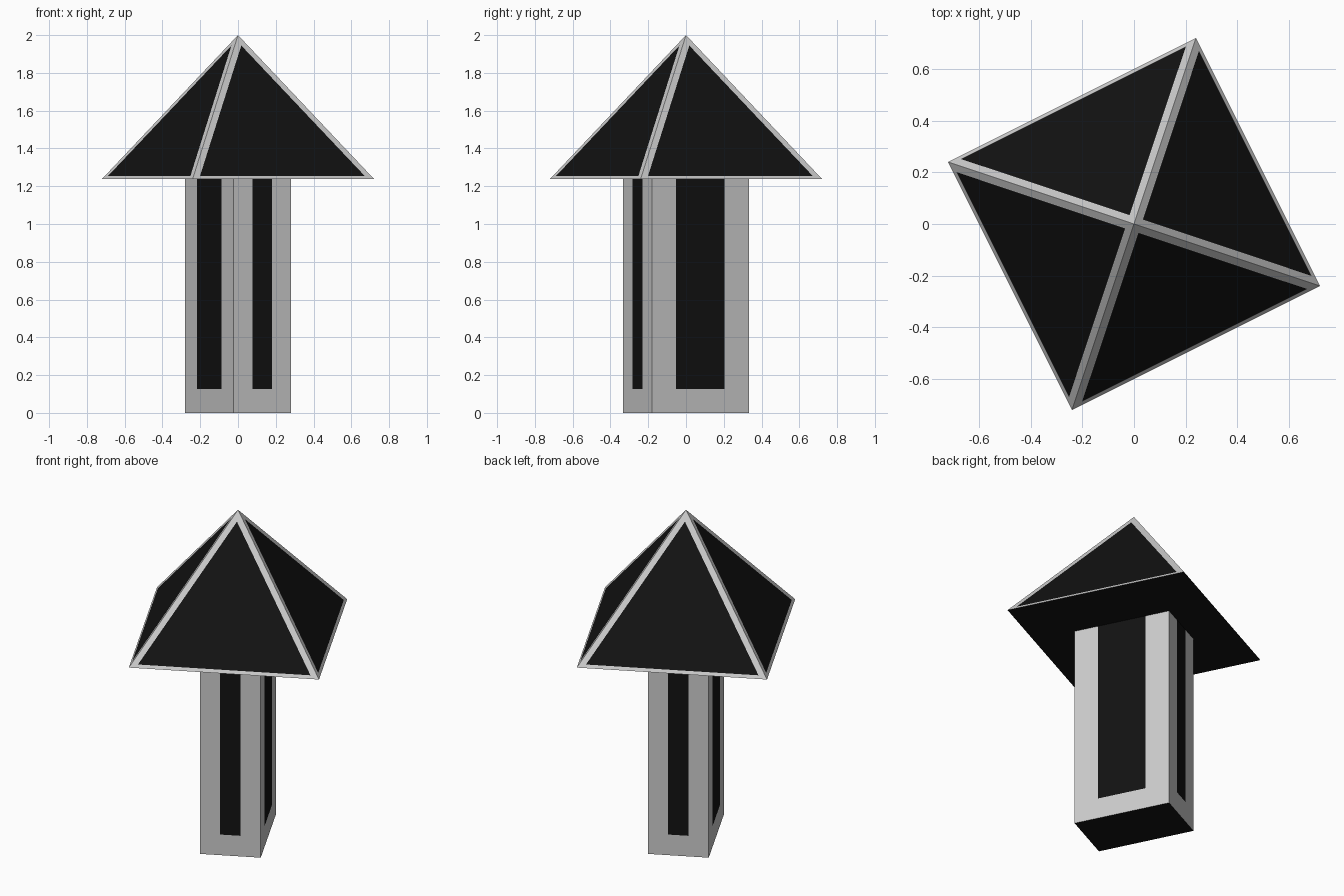
import bpy, bmesh, math
from mathutils import Vector

if "Cube" in bpy.data.objects:
    bpy.data.objects.remove(bpy.data.objects["Cube"])

TURN = math.atan(0.5)            # whole model is turned about z
EAVES, APEX, ROOF = 1.238, 2.0, 0.537
W, D, SILL = 0.342, 0.575, 0.127

black = bpy.data.materials.new("black")
black.diffuse_color = (0.006, 0.006, 0.006, 1)
black.use_nodes = True
black.node_tree.nodes["Principled BSDF"].inputs["Base Color"].default_value = black.diffuse_color


def make(name, polys, mat=None):
    """Object from a list of polygons, welded at shared points."""
    bm = bmesh.new()
    for poly in polys:
        bm.faces.new([bm.verts.new(p) for p in poly])
    bmesh.ops.remove_doubles(bm, verts=bm.verts, dist=1e-5)
    me = bpy.data.meshes.new(name)
    bm.to_mesh(me)
    bm.free()
    if mat:
        me.materials.append(mat)
    ob = bpy.data.objects.new(name, me)
    ob.rotation_euler.z = TURN
    bpy.context.collection.objects.link(ob)


def border(outer, inner, closed=True):
    """Quads between two matching point loops."""
    n = len(outer)
    return [(outer[i], outer[(i + 1) % n], inner[(i + 1) % n], inner[i])
            for i in range(n if closed else n - 1)]


def square(hx, hy, z):
    return [Vector((x * hx, y * hy, z)) for x, y in ((-1, -1), (1, -1), (1, 1), (-1, 1))]


# Roof: each slope is a thin grey border around a flush black triangle
roof_trim, roof_panels = [], []
eave = square(ROOF, ROOF, EAVES)
tip = Vector((0, 0, APEX))
for i in range(4):
    a, b = eave[i], eave[(i + 1) % 4]

    def on_slope(n, t):          # n: distance out from the axis, t: sideways
        mid, side = (a + b) / 2, (b - a).normalized()
        return tip.lerp(mid, n / ROOF) + side * t

    inner = [on_slope(0.525, -0.487), on_slope(0.525, 0.487), on_slope(0.039, 0)]
    roof_trim += border([a, b, tip], inner)
    roof_panels.append(inner)
make("roof_trim", roof_trim)
make("roof_panels", roof_panels, black)
make("roof_underside", [eave[::-1]], black)

# Tower: each wall is a grey U around a flush black strip reaching the roof
wall_trim, wall_panels = [], []
foot = square(W / 2, D / 2, 0)
up = Vector((0, 0, EAVES))
for i in range(4):
    a, b = foot[i], foot[(i + 1) % 4]
    f = 0.25 if i % 2 else 0.33   # long walls have wider strips
    p, q = a.lerp(b, f), a.lerp(b, 1 - f)
    sill = Vector((0, 0, SILL))
    inner = [p + up, p + sill, q + sill, q + up]
    wall_trim += border([a + up, a, b, b + up], inner, closed=False)
    wall_panels.append(inner)
make("tower_walls", wall_trim)
make("tower_panels", wall_panels, black)
make("tower_bottom", [foot[::-1]], black)
